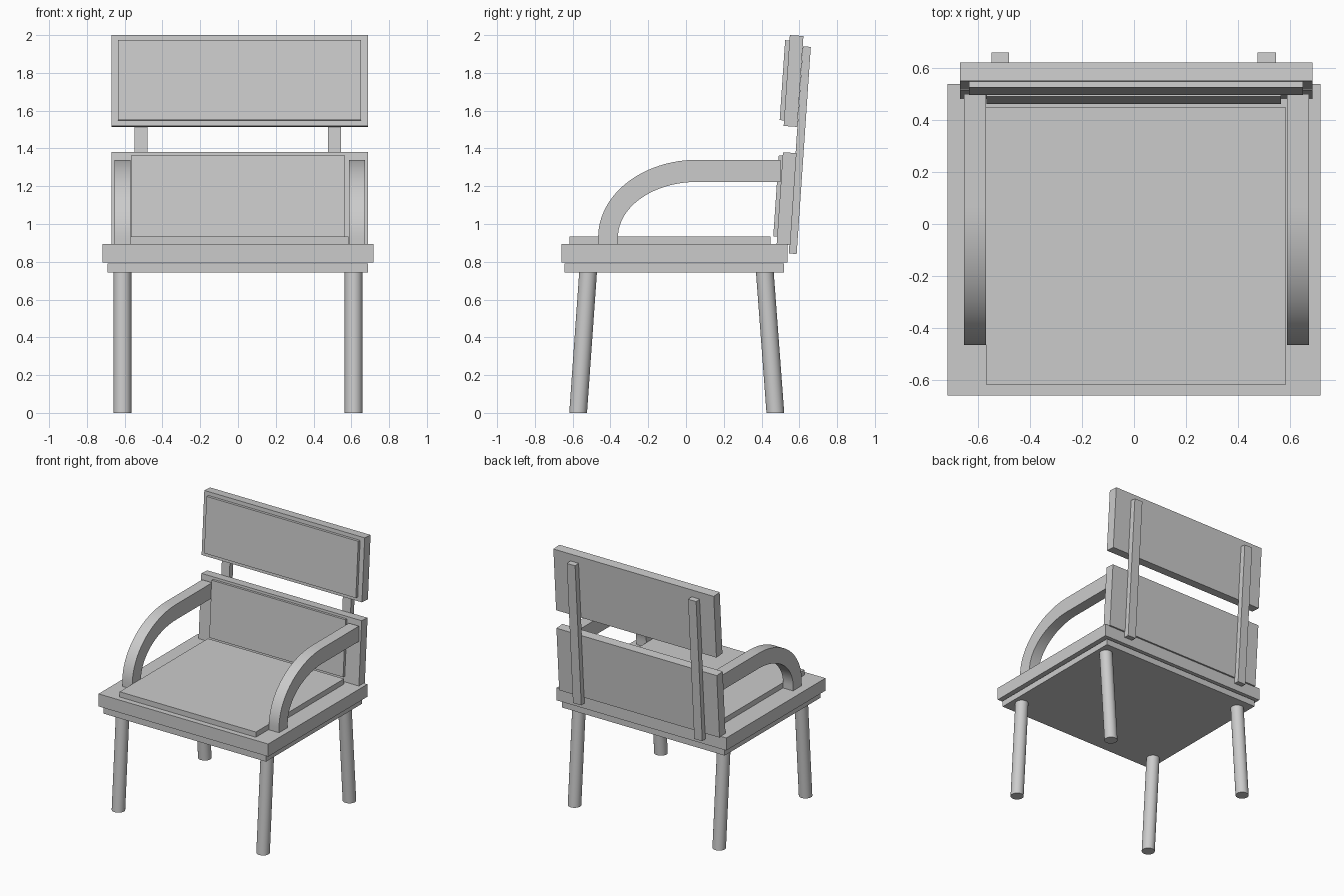
import bpy, bmesh, math
from mathutils import Matrix, Vector

if "Cube" in bpy.data.objects:
    bpy.data.objects.remove(bpy.data.objects["Cube"])

TILT = math.radians(-3.9)  # backrest lean


def add_object(name, bm):
    bmesh.ops.recalc_face_normals(bm, faces=bm.faces)
    mesh = bpy.data.meshes.new(name)
    bm.to_mesh(mesh)
    bm.free()
    obj = bpy.data.objects.new(name, mesh)
    bpy.context.collection.objects.link(obj)
    return obj


def smooth(obj):
    bpy.ops.object.select_all(action='DESELECT')
    obj.select_set(True)
    bpy.context.view_layer.objects.active = obj
    bpy.ops.object.shade_smooth_by_angle(angle=math.radians(30))


def slab(name, x0, x1, y, z, depth, height, tilt=0.0):
    """Box whose front bottom edge is at (y, z), leaning back about that edge."""
    bm = bmesh.new()
    bmesh.ops.create_cube(bm, size=1)
    bmesh.ops.translate(bm, verts=bm.verts, vec=(0, 0.5, 0.5))
    bmesh.ops.scale(bm, verts=bm.verts, vec=(x1 - x0, depth, height))
    obj = add_object(name, bm)
    obj.location = ((x0 + x1) / 2, y, z)
    obj.rotation_euler.x = tilt
    return obj


def leg(name, x, y_foot, y_top, height=0.75, radius=0.047):
    """Splayed round leg with a flat foot."""
    bm = bmesh.new()
    bmesh.ops.create_cone(bm, cap_ends=True, segments=32, radius1=radius,
                          radius2=radius, depth=height,
                          matrix=Matrix.Translation((0, 0, height / 2)))
    for v in bm.verts:
        v.co.y += (y_top - y_foot) * v.co.z / height
    obj = add_object(name, bm)
    obj.location = (x, y_foot, 0)
    smooth(obj)


def arm(name, x0, x1, steps=24):
    """Curved armrest: quarter-ellipse front running into a straight rail."""
    def arc(a, b):
        angles = [math.pi / 2 * i / steps for i in range(steps + 1)]
        return [(0.06 - a * math.cos(t), 0.93 + b * math.sin(t)) for t in angles]

    outer = [(-0.465, 0.89)] + arc(0.525, 0.41) + [(0.50, 1.34)]
    inner = [(-0.36, 0.89)] + arc(0.42, 0.293) + [(0.50, 1.223)]
    bm = bmesh.new()
    o = [bm.verts.new((x0, y, z)) for y, z in outer]
    i = [bm.verts.new((x0, y, z)) for y, z in inner]
    faces = [bm.faces.new((o[k], o[k + 1], i[k + 1], i[k])) for k in range(len(o) - 1)]
    ext = bmesh.ops.extrude_face_region(bm, geom=faces, use_keep_orig=True)
    moved = [g for g in ext['geom'] if isinstance(g, bmesh.types.BMVert)]
    bmesh.ops.translate(bm, verts=moved, vec=Vector((x1 - x0, 0, 0)))
    smooth(add_object(name, bm))


# Seat: lower frame, main board and cushion
slab("seat_frame", -0.69, 0.687, -0.642, 0.743, 1.16, 0.047)
slab("seat", -0.718, 0.718, -0.66, 0.797, 1.198, 0.096)
slab("seat_cushion", -0.569, 0.584, -0.618, 0.89, 1.066, 0.043)

# Backrest: two panels with pads on leaning posts
slab("lower_back_panel", -0.67, 0.687, 0.48, 0.893, 0.072, 0.488, TILT)
slab("lower_back_pad", -0.567, 0.566, 0.462, 0.935, 0.025, 0.429, TILT)
slab("upper_back_panel", -0.67, 0.687, 0.517, 1.519, 0.072, 0.482, TILT)
slab("upper_back_pad", -0.634, 0.65, 0.496, 1.55, 0.025, 0.424, TILT)
slab("left_back_post", -0.548, -0.48, 0.544, 0.844, 0.042, 1.099, TILT)
slab("right_back_post", 0.476, 0.546, 0.544, 0.844, 0.042, 1.099, TILT)

# Armrests
arm("left_arm", -0.654, -0.569)
arm("right_arm", 0.588, 0.673)

# Legs
for side, x in (("left", -0.612), ("right", 0.612)):
    leg("front_leg_" + side, x, -0.571, -0.518)
    leg("back_leg_" + side, x, 0.473, 0.417)
